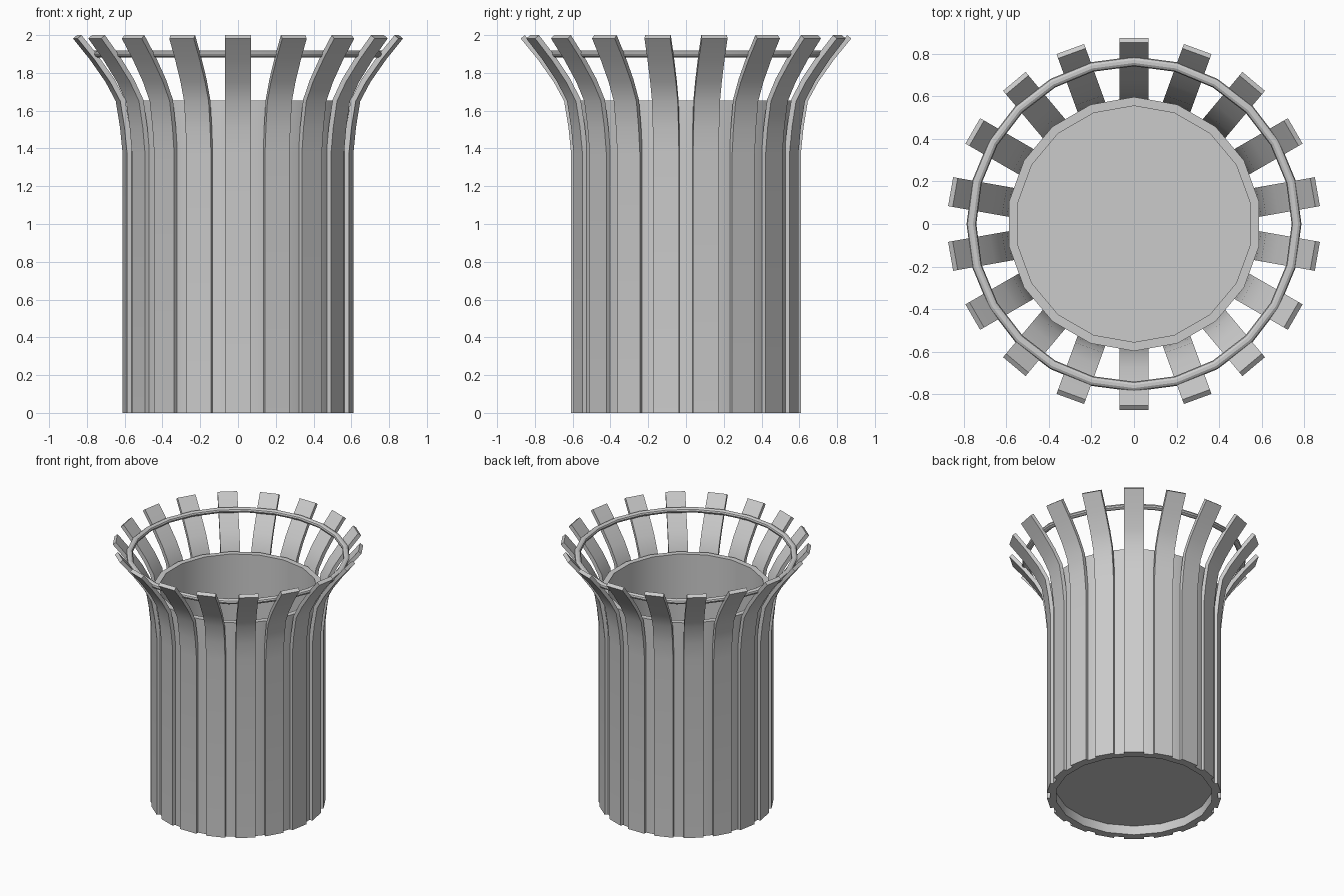
import bpy, bmesh
from math import pi, sin, cos, radians, hypot

if "Cube" in bpy.data.objects:
    bpy.data.objects.remove(bpy.data.objects["Cube"])

SLATS = 18


def make_object(name, bm, angle=30):
    bmesh.ops.recalc_face_normals(bm, faces=bm.faces)
    mesh = bpy.data.meshes.new(name)
    bm.to_mesh(mesh)
    bm.free()
    ob = bpy.data.objects.new(name, mesh)
    bpy.context.collection.objects.link(ob)
    bpy.ops.object.select_all(action='DESELECT')
    ob.select_set(True)
    bpy.context.view_layer.objects.active = ob
    bpy.ops.object.shade_smooth_by_angle(angle=radians(angle))
    return ob


def lathe(name, profile, sides, closed=False):
    """Spin an (r, z) profile; open profiles get flat caps at both ends."""
    bm = bmesh.new()
    rings = []
    for r, z in profile:
        rings.append([bm.verts.new((r * cos(pi / 2 + 2 * pi * i / sides),
                                    r * sin(pi / 2 + 2 * pi * i / sides), z))
                      for i in range(sides)])
    pairs = list(zip(rings, rings[1:]))
    if closed:
        pairs.append((rings[-1], rings[0]))
    else:
        bm.faces.new(rings[0])
        bm.faces.new(rings[-1])
    for a, b in pairs:
        for i in range(sides):
            j = (i + 1) % sides
            bm.faces.new((a[i], a[j], b[j], b[i]))
    return make_object(name, bm)


# Inner bin with thick wall and a floor raised above the ground
lathe("bin_liner", [(.55, .07), (.55, 0), (.597, 0), (.597, 1.655),
                    (.555, 1.655), (.555, .10)], 18)

# Hoop that joins the flared slat tips
lathe("top_hoop", [(.764 + .023 * cos(2 * pi * k / 10),
                    1.90 + .019 * sin(2 * pi * k / 10)) for k in range(10)],
      24, closed=True)

# Flared slats: outer profile offset inward by the thickness
outer = [(.608, 0), (.608, 1.37), (.622, 1.51), (.645, 1.65),
         (.70, 1.752), (.785, 1.872), (.875, 1.982)]
THICK, HALF = .028, .069
inner = []
for k, (r, z) in enumerate(outer):
    a, b = outer[max(k - 1, 0)], outer[min(k + 1, len(outer) - 1)]
    dr, dz = b[0] - a[0], b[1] - a[1]
    n = hypot(dr, dz)
    inner.append((r - THICK * dz / n, max(0, z + THICK * dr / n)))
inner[1] = (outer[1][0] - THICK, outer[1][1])

for s in range(SLATS):
    ang = pi / 2 + 2 * pi * s / SLATS
    c, si = cos(ang), sin(ang)
    bm = bmesh.new()
    rows = []
    for o, i in zip(outer, inner):
        rows.append([bm.verts.new((r * c - w * si, r * si + w * c, z))
                     for (r, z), w in ((o, -HALF), (o, HALF), (i, HALF), (i, -HALF))])
    bm.faces.new(rows[0])
    bm.faces.new(rows[-1])
    for a, b in zip(rows, rows[1:]):
        for k in range(4):
            j = (k + 1) % 4
            bm.faces.new((a[k], a[j], b[j], b[k]))
    make_object(f"slat_{s + 1:02d}", bm)
